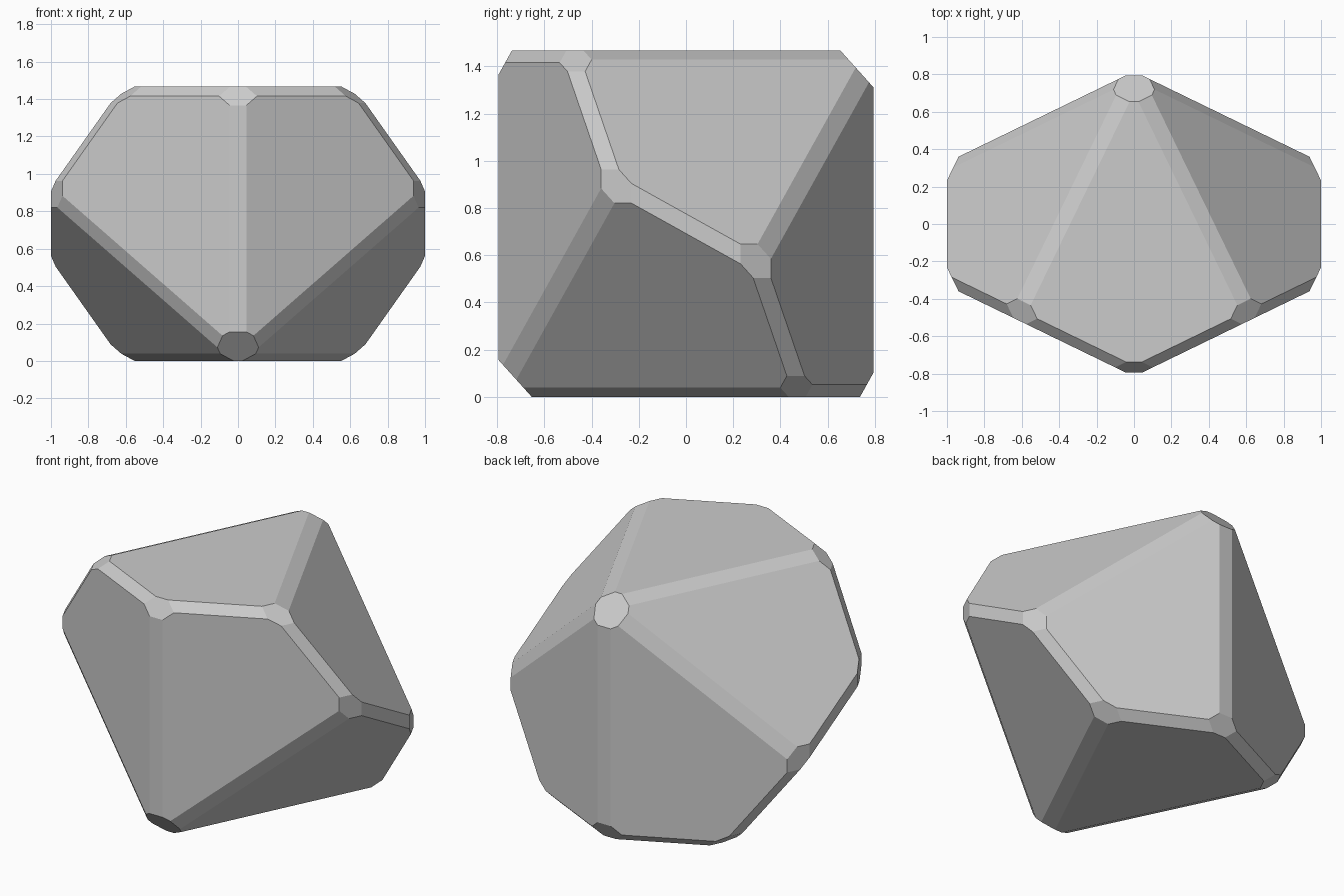
import bpy
import bmesh
from math import sin, cos, atan, sqrt, pi
from mathutils import Vector

cube = bpy.data.objects.get("Cube")
if cube:
    bpy.data.objects.remove(cube)

HALF_HEIGHT = 0.7335       # distance from centre to every kite face
RIDGE_CUT = 0.0215         # chamfer depth of edges meeting at the two tips
BELT_CUT = 0.0365          # chamfer depth of the zigzag belt edges
TIP_CUT = 0.12             # depth of the flat on each tip
CORNER_CUT = 0.068         # depth of the flat on each belt corner

# Tilted frame: the tip axis leans back so one kite lies level on top
tilt = atan(1 / sqrt(cos(pi / 5)))
axis = Vector((0, sin(tilt), cos(tilt)))
out = Vector((0, -cos(tilt), sin(tilt)))
side = Vector((1, 0, 0))
tip = HALF_HEIGHT / cos(tilt)
zig = tip * (1 - cos(pi / 5)) / (1 + cos(pi / 5))
radius = (HALF_HEIGHT + cos(tilt) * zig) / sin(tilt)

# Ten-sided solid of kites
bm = bmesh.new()
tips = [bm.verts.new(axis * tip), bm.verts.new(axis * -tip)]
belt = []
for i in range(10):
    a = i * pi / 5
    height = zig if i % 2 else -zig
    belt.append(bm.verts.new((out * cos(a) + side * sin(a)) * radius + axis * height))
for i in range(10):
    kite = [tips[i % 2], belt[i - 1], belt[i], belt[(i + 1) % 10]]
    bm.faces.new(kite)
bmesh.ops.recalc_face_normals(bm, faces=bm.faces[:])
bm.normal_update()


# Each cut plane faces the average of the surrounding kite normals
def cut_plane(point, faces, depth):
    normal = sum((f.normal for f in faces), Vector()).normalized()
    return point - normal * depth, normal


planes = []
for e in bm.edges:
    ridge = any(v in tips for v in e.verts)
    planes.append(cut_plane(e.verts[0].co.copy(), e.link_faces,
                            RIDGE_CUT if ridge else BELT_CUT))
for v in bm.verts:
    planes.append(cut_plane(v.co.copy(), v.link_faces,
                            TIP_CUT if v in tips else CORNER_CUT))

# Slice off every edge and corner, capping each slice
for point, normal in planes:
    geom = bm.verts[:] + bm.edges[:] + bm.faces[:]
    bmesh.ops.bisect_plane(bm, geom=geom, dist=1e-6, plane_co=point,
                           plane_no=normal, clear_outer=True)
    rim = [e for e in bm.edges if e.is_boundary]
    bmesh.ops.holes_fill(bm, edges=rim, sides=0)
bmesh.ops.recalc_face_normals(bm, faces=bm.faces[:])

# Stand it on the ground
bmesh.ops.translate(bm, verts=bm.verts[:], vec=(0, 0, HALF_HEIGHT))
mesh = bpy.data.meshes.new("ten_sided_die")
bm.to_mesh(mesh)
bm.free()
die = bpy.data.objects.new("ten_sided_die", mesh)
bpy.context.collection.objects.link(die)

grey = bpy.data.materials.new("plain_grey")
grey.use_nodes = True
colour = (0.6, 0.6, 0.6, 1)
grey.diffuse_color = colour
grey.node_tree.nodes["Principled BSDF"].inputs["Base Color"].default_value = colour
mesh.materials.append(grey)
